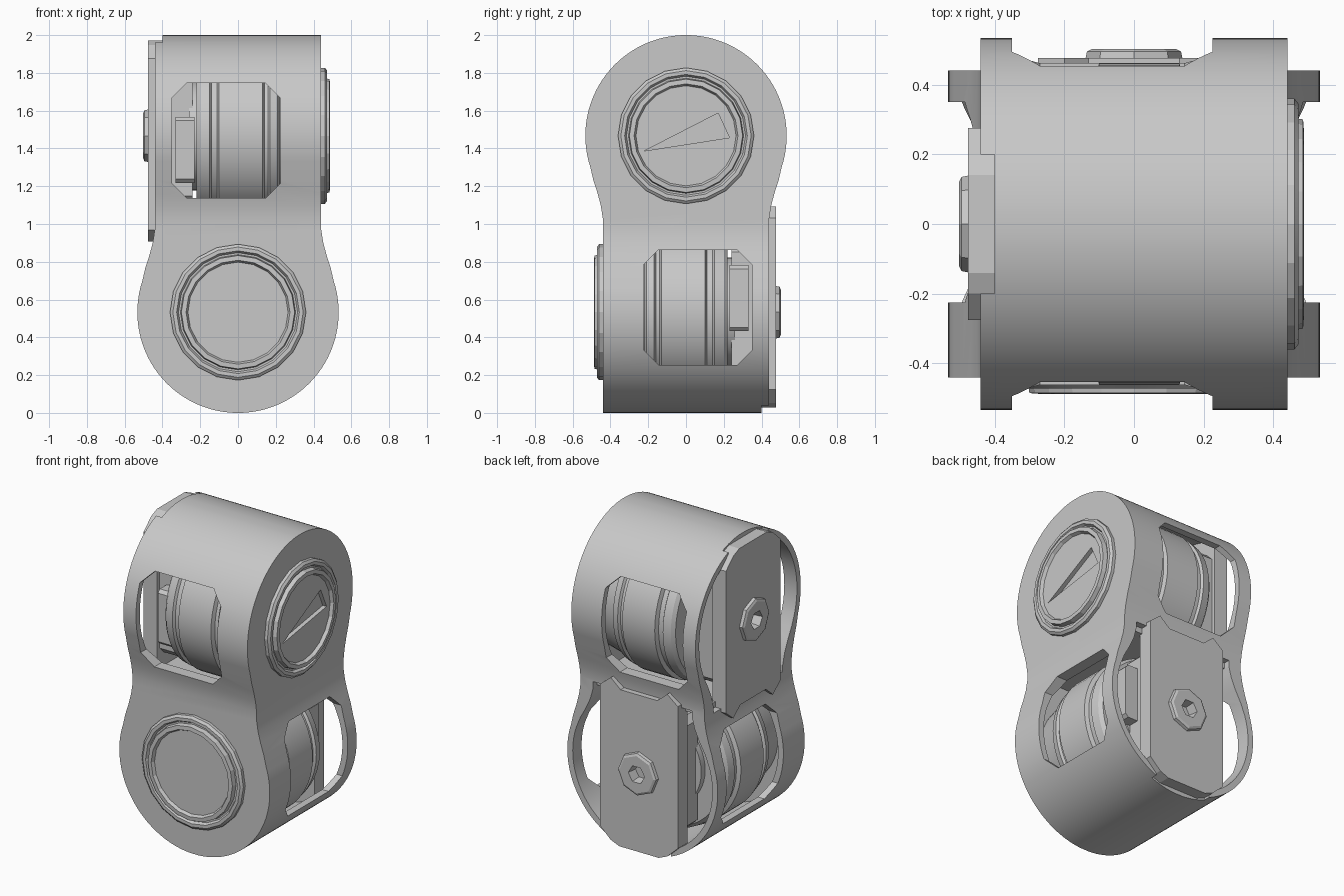
import bpy, bmesh, math
from mathutils import Matrix

cube = bpy.data.objects.get("Cube")
if cube:
    bpy.data.objects.remove(cube, do_unlink=True)

gray = bpy.data.materials.new("plain gray")
gray.use_nodes = True
gray.diffuse_color = (0.58, 0.58, 0.58, 1)
gray.node_tree.nodes["Principled BSDF"].inputs["Base Color"].default_value = (0.58, 0.58, 0.58, 1)

# The lower joint is the upper one turned upside down, axis along y
UPPER = Matrix.Translation((0, 0, 1.467))
LOWER = Matrix.Translation((0, 0, 0.533)) @ Matrix(
    ((0, -1, 0, 0), (-1, 0, 0, 0), (0, 0, -1, 0), (0, 0, 0, 1)))


def finish(name, bm, frame):
    bmesh.ops.recalc_face_normals(bm, faces=bm.faces)
    bm.transform(frame)
    mesh = bpy.data.meshes.new(name)
    bm.to_mesh(mesh)
    bm.free()
    mesh.materials.append(gray)
    ob = bpy.data.objects.new(name, mesh)
    bpy.context.collection.objects.link(ob)
    return ob


def prism(name, points, a, b, frame, axis="x"):
    """Extrude an outline in (y, z) along x, or in (x, z) along y."""
    bm = bmesh.new()
    place = (lambda p, d: (d, p[0], p[1])) if axis == "x" else (lambda p, d: (p[0], d, p[1]))
    near = [bm.verts.new(place(p, a)) for p in points]
    far = [bm.verts.new(place(p, b)) for p in points]
    bm.faces.new(near)
    bm.faces.new(far)
    for i in range(len(points)):
        j = (i + 1) % len(points)
        bm.faces.new((near[i], near[j], far[j], far[i]))
    return finish(name, bm, frame)


def lathe(name, profile, segs, frame):
    """Revolve (x, radius) pairs around the x axis."""
    bm = bmesh.new()
    rings = []
    for x, r in profile:
        rings.append([bm.verts.new((x, r * math.cos(t), r * math.sin(t)))
                      for t in (math.tau * i / segs for i in range(segs))])
    bm.faces.new(rings[0])
    bm.faces.new(rings[-1])
    for p, q in zip(rings, rings[1:]):
        for i in range(segs):
            j = (i + 1) % segs
            bm.faces.new((p[i], p[j], q[j], q[i]))
    return finish(name, bm, frame)


def mirrored(half):
    return half + [(-y, z) for y, z in reversed(half)]


def rect(y0, y1, z0, z1, c=0.0):
    if not c:
        return [(y0, z0), (y1, z0), (y1, z1), (y0, z1)]
    return [(y0 + c, z0), (y1 - c, z0), (y1, z0 + c), (y1, z1 - c),
            (y1 - c, z1), (y0 + c, z1), (y0, z1 - c), (y0, z0 + c)]


def keyhole(r, neck, bottom):
    """Round head flowing into a straight neck."""
    arc = [(r * math.cos(math.radians(t)), r * math.sin(math.radians(t)))
           for t in range(87, -19, -3)]
    y, z = arc[-1]
    flow = [(neck + (y - neck) * k, z + (-0.44 - z) * s)
            for s, k in ((0.25, 0.76), (0.5, 0.43), (0.75, 0.16), (1, 0))]
    return mirrored(arc + flow + [(neck, bottom)])


def boolean(target, cutters, operation):
    for c in cutters:
        c.hide_render = True
        mod = target.modifiers.new("cut", "BOOLEAN")
        mod.object, mod.operation, mod.solver = c, operation, "EXACT"
    graph = bpy.context.evaluated_depsgraph_get()
    mesh = bpy.data.meshes.new_from_object(target.evaluated_get(graph))
    target.modifiers.clear()
    target.data = mesh
    for c in cutters:
        bpy.data.objects.remove(c, do_unlink=True)


# Housing: two crossed barrels, hollowed from one end, with windows in the walls
housing = prism("housing", keyhole(0.533, 0.44, -0.53), -0.44, 0.44, UPPER)
boolean(housing, [prism("lower_barrel", keyhole(0.533, 0.44, -0.53), -0.44, 0.44, LOWER)], "UNION")
cutters = []
for frame in (UPPER, LOWER):
    cutters += [
        prism("cavity", keyhole(0.495, 0.35, -0.48), -0.8, 0.385, frame),
        prism("notch", rect(-0.2, 0.2, 0.3, 0.7), -0.8, -0.4, frame),
        prism("window", rect(-0.35, 0.225, -0.33, 0.28, 0.08), -0.8, 0.8, frame, "y")]
boolean(housing, cutters, "DIFFERENCE")
parts = [housing]

for side, frame in (("upper", UPPER), ("lower", LOWER)):
    # Motor drum with grooved rims and a short shaft
    parts.append(lathe(side + "_motor", [
        (-0.26, 0.29), (-0.22, 0.29), (-0.22, 0.42), (-0.2, 0.44), (-0.15, 0.45), (-0.14, 0.435),
        (-0.11, 0.435), (-0.1, 0.46), (0.13, 0.46), (0.14, 0.435), (0.16, 0.435), (0.17, 0.45),
        (0.21, 0.44), (0.22, 0.42), (0.4, 0.38)], 48, frame))
    # Round end cap: stepped ring around a shallow dish
    parts.append(lathe(side + "_cap", [
        (0.42, 0.36), (0.46, 0.36), (0.472, 0.345), (0.472, 0.325), (0.455, 0.315),
        (0.455, 0.305), (0.485, 0.3), (0.487, 0.275), (0.467, 0.265)], 20, frame))
    # Bracket plate across the open end, notched at its inner end
    plate = prism(side + "_plate", mirrored([
        (0.14, 0.505), (0.2, 0.48), (0.275, 0.41), (0.275, -0.5), (0.2, -0.56), (0.13, -0.5)]),
        -0.476, -0.38, frame)
    boolean(plate, [lathe("hub_hole", [(-0.6, 0.07), (-0.44, 0.05)], 6, frame)], "DIFFERENCE")
    parts.append(plate)
    parts.append(prism(side + "_plate_block", rect(-0.25, 0.25, -0.36, 0.36, 0.04),
                       -0.39, -0.24, frame))
    parts.append(prism(side + "_connector", rect(-0.34, -0.22, -0.25, 0.1, 0.02),
                       -0.33, -0.23, frame))
    # Bolt hub on the plate
    hub = lathe(side + "_hub", [(-0.47, 0.14), (-0.495, 0.135), (-0.502, 0.12)], 8, frame)
    boolean(hub, [lathe("hub_hole", [(-0.6, 0.07), (-0.44, 0.05)], 6, frame)], "DIFFERENCE")
    parts.append(hub)

# Slanted wedge recess in the upper cap
boolean(bpy.data.objects["upper_cap"], [prism(
    "wedge", [(-0.22, -0.08), (0.23, -0.01), (0.17, 0.12)], 0.44, 0.6, UPPER)], "DIFFERENCE")

# Shelf between the two barrels
parts.append(prism("shelf", rect(-0.41, 0.4, -0.49, -0.445), -0.4, 0.41, UPPER))

bpy.ops.object.select_all(action="DESELECT")
for ob in parts:
    ob.select_set(True)
bpy.context.view_layer.objects.active = housing
bpy.ops.object.shade_smooth_by_angle(angle=math.radians(14))
